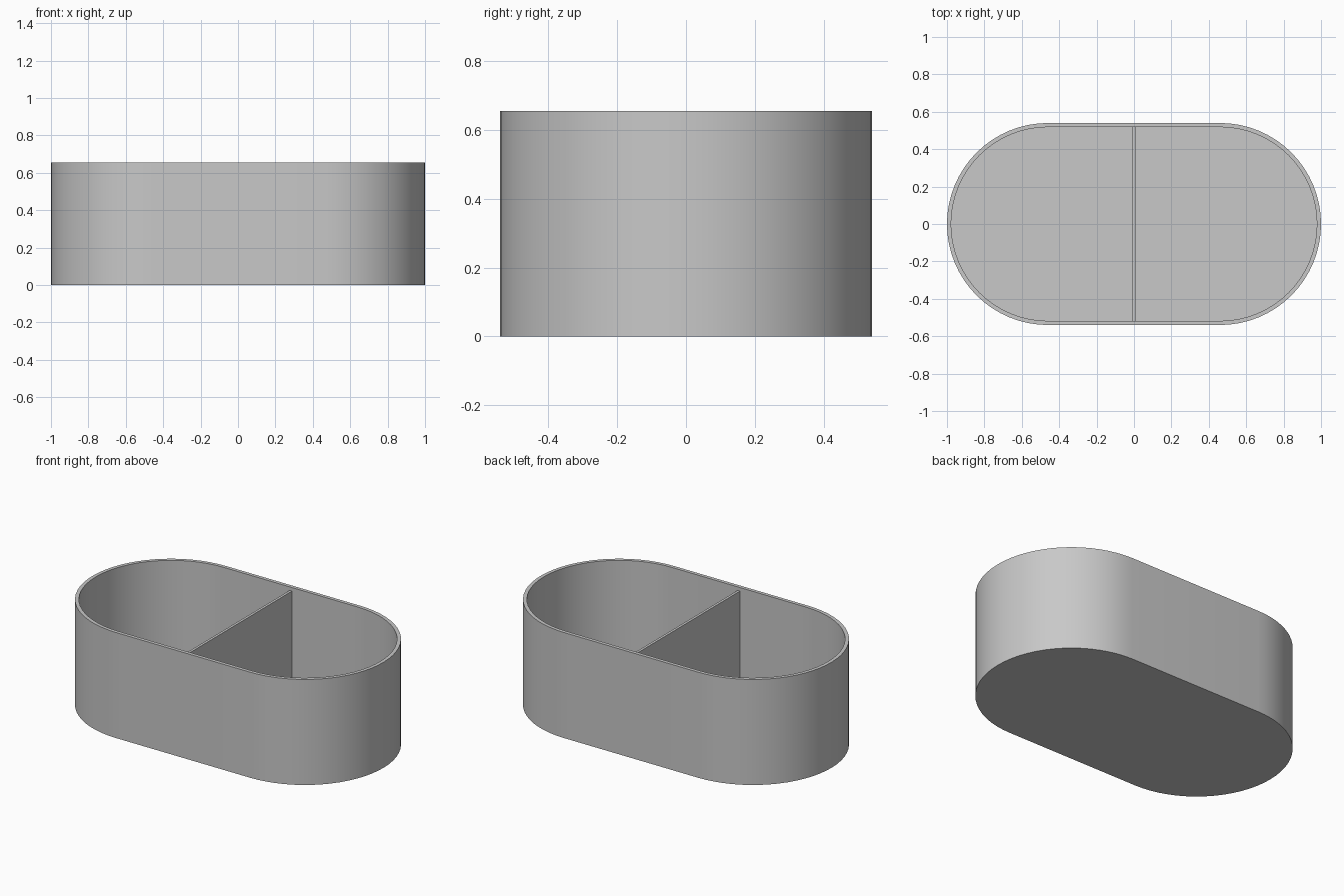
import bpy, bmesh, math

cube = bpy.data.objects.get("Cube")
if cube:
    bpy.data.objects.remove(cube, do_unlink=True)

HALF_STRAIGHT = 0.46   # distance from centre to each end arc's centre
RADIUS = 0.54
HEIGHT = 0.655
WALL = 0.022
DIVIDER = 0.016
SEGMENTS = 32          # sides in each rounded end

grey = bpy.data.materials.new("plain grey")
grey.use_nodes = True
colour = (0.58, 0.58, 0.58, 1)
grey.diffuse_color = colour
grey.node_tree.nodes["Principled BSDF"].inputs["Base Color"].default_value = colour


def make_object(name, bm):
    bmesh.ops.recalc_face_normals(bm, faces=bm.faces)
    mesh = bpy.data.meshes.new(name)
    bm.to_mesh(mesh)
    bm.free()
    mesh.materials.append(grey)
    obj = bpy.data.objects.new(name, mesh)
    bpy.context.collection.objects.link(obj)
    return obj


def stadium_ring(bm, radius, z):
    """Loop of vertices: two half circles joined by straight sides."""
    ring = []
    for side in (1, -1):
        for i in range(SEGMENTS + 1):
            a = math.pi * (i / SEGMENTS - 0.5)
            ring.append(bm.verts.new((side * (HALF_STRAIGHT + radius * math.cos(a)),
                                      side * radius * math.sin(a), z)))
    return ring


# Open tray: outer wall, rim, inner wall, floor
bm = bmesh.new()
inner = RADIUS - WALL
rings = [stadium_ring(bm, r, z) for r, z in
         ((RADIUS, 0), (RADIUS, HEIGHT), (inner, HEIGHT), (inner, WALL))]
for low, high in zip(rings, rings[1:]):
    for i in range(len(low)):
        j = (i + 1) % len(low)
        bm.faces.new((low[i], low[j], high[j], high[i]))
bm.faces.new(rings[0])
bm.faces.new(rings[-1])
tray = make_object("tray", bm)
bpy.context.view_layer.objects.active = tray
tray.select_set(True)
bpy.ops.object.shade_smooth_by_angle(angle=math.radians(30))

# Divider across the middle, a little lower than the rim
bm = bmesh.new()
bmesh.ops.create_cube(bm, size=1)
top = HEIGHT - WALL
bmesh.ops.scale(bm, verts=bm.verts, vec=(DIVIDER, 2 * inner, top - WALL))
bmesh.ops.translate(bm, verts=bm.verts, vec=(0, 0, (top + WALL) / 2))
make_object("divider", bm)
